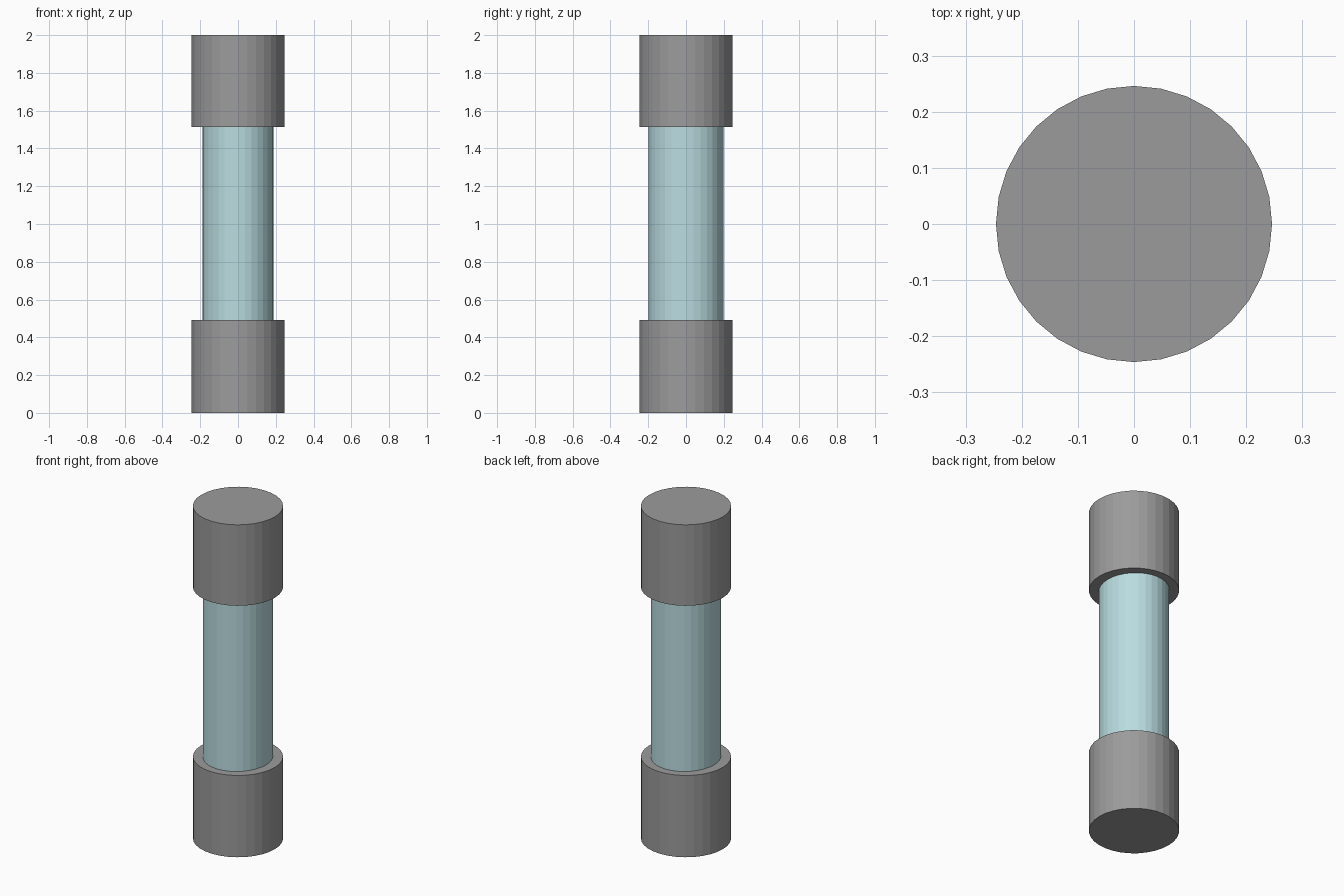
import bpy, bmesh
from mathutils import Matrix

if "Cube" in bpy.data.objects:
    bpy.data.objects.remove(bpy.data.objects["Cube"])


def material(name, rgb):
    m = bpy.data.materials.new(name)
    m.diffuse_color = (*rgb, 1)
    m.use_nodes = True
    m.node_tree.nodes["Principled BSDF"].inputs["Base Color"].default_value = m.diffuse_color
    return m


METAL = material("grey metal", (0.33, 0.33, 0.33))
GLASS = material("pale blue glass", (0.49, 0.72, 0.75))


def cylinder(name, rx, ry, z0, z1, mat):
    """Flat-shaded 32-sided upright cylinder with a vertex on each axis."""
    bm = bmesh.new()
    bmesh.ops.create_cone(bm, cap_ends=True, segments=32,
                          radius1=1, radius2=1, depth=1)
    bm.transform(Matrix.Translation((0, 0, (z0 + z1) / 2))
                 @ Matrix.Diagonal((rx, ry, z1 - z0, 1)))
    mesh = bpy.data.meshes.new(name)
    bm.to_mesh(mesh)
    bm.free()
    mesh.materials.append(mat)
    obj = bpy.data.objects.new(name, mesh)
    bpy.context.collection.objects.link(obj)
    return obj


# Metal end caps
cylinder("bottom_cap", 0.246, 0.246, 0.0, 0.492, METAL)
cylinder("top_cap", 0.246, 0.246, 1.513, 2.0, METAL)

# Glass tube, slightly oval, seated just inside the caps
cylinder("glass_tube", 0.188, 0.198, 0.47, 1.535, GLASS)
